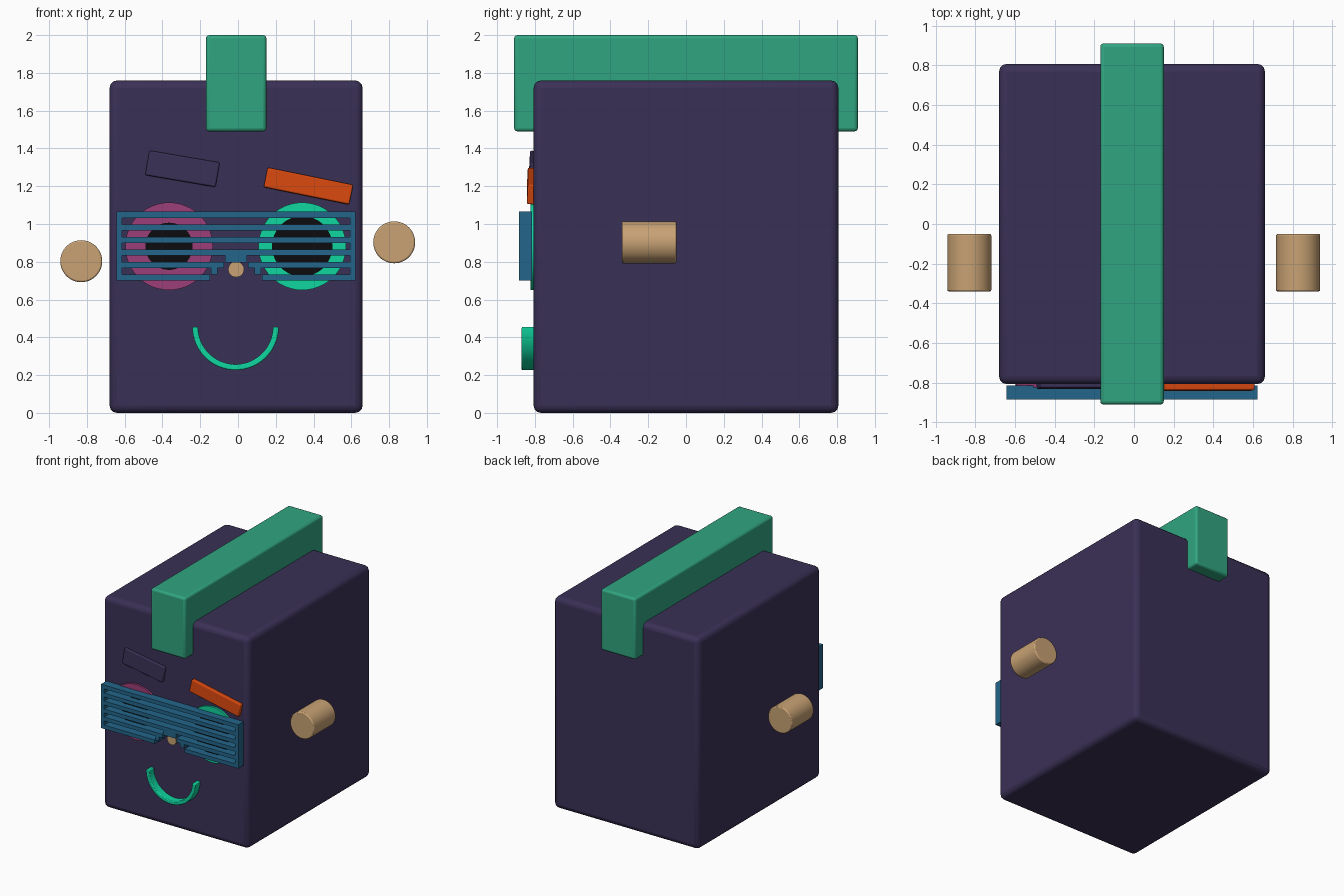
import bpy, bmesh, math
from mathutils import Matrix, Vector

if "Cube" in bpy.data.objects:
    bpy.data.objects.remove(bpy.data.objects["Cube"])


def colour(name, hexcode):
    rgb = [int(hexcode[i:i + 2], 16) / 255 for i in (0, 2, 4)]
    lin = [c / 12.92 if c <= 0.04045 else ((c + 0.055) / 1.055) ** 2.4 for c in rgb]
    m = bpy.data.materials.new(name)
    m.diffuse_color = (*lin, 1)
    m.use_nodes = True
    m.node_tree.nodes["Principled BSDF"].inputs["Base Color"].default_value = m.diffuse_color
    return m


PURPLE = colour("dark purple", "3a3056")
GREEN = colour("sea green", "30a580")
BLUE = colour("steel blue", "23668a")
TAN = colour("tan", "c8a274")
ORANGE = colour("orange", "d8480e")
PINK = colour("plum pink", "9c3e78")
MINT = colour("mint", "0fd6a0")
BLACK = colour("black", "0c0c0e")


def finish(name, bm, mat, bevel=0, segments=3):
    bmesh.ops.recalc_face_normals(bm, faces=bm.faces)
    mesh = bpy.data.meshes.new(name)
    bm.to_mesh(mesh)
    bm.free()
    mesh.materials.append(mat)
    ob = bpy.data.objects.new(name, mesh)
    bpy.context.collection.objects.link(ob)
    bpy.context.view_layer.objects.active = ob
    ob.select_set(True)
    if bevel:
        mod = ob.modifiers.new("bevel", 'BEVEL')
        mod.width, mod.segments = bevel, segments
        mod.limit_method = 'ANGLE'
    bpy.ops.object.shade_smooth_by_angle(angle=math.radians(35))
    ob.select_set(False)
    return ob


def add_box(bm, x0, x1, y0, y1, z0, z1):
    mat = Matrix.Translation(((x0 + x1) / 2, (y0 + y1) / 2, (z0 + z1) / 2))
    mat @= Matrix.Diagonal((x1 - x0, y1 - y0, z1 - z0, 1))
    bmesh.ops.create_cube(bm, size=1, matrix=mat)


def box(name, mat, dims, bevel):
    bm = bmesh.new()
    add_box(bm, *dims)
    return finish(name, bm, mat, bevel)


def drum(name, mat, x, z, radius, y0, y1, bevel=0):
    """Cylinder lying along y."""
    bm = bmesh.new()
    bmesh.ops.create_cone(
        bm, cap_ends=True, segments=48, radius1=radius, radius2=radius, depth=y1 - y0,
        matrix=Matrix.Translation((x, (y0 + y1) / 2, z)) @ Matrix.Rotation(math.pi / 2, 4, 'X'))
    return finish(name, bm, mat, bevel, 2)


# Head block and the crest over it
box("head", PURPLE, (-0.68, 0.66, -0.807, 0.807, 0, 1.76), 0.04)
box("crest", GREEN, (-0.17, 0.15, -0.91, 0.91, 1.49, 2.0), 0.018)

# Ears and nose
drum("left_ear", TAN, -0.83, 0.803, 0.111, -0.34, -0.05, 0.008)
drum("right_ear", TAN, 0.827, 0.903, 0.111, -0.34, -0.05, 0.008)
drum("nose", TAN, -0.01, 0.76, 0.042, -0.86, -0.79)

# Eyes: coloured disc with a thin pupil plate
for side, x, mat, pupil in (("left", -0.365, PINK, 0.125), ("right", 0.34, MINT, 0.16)):
    drum(side + "_eye", mat, x, 0.882, 0.232, -0.824, -0.79)
    drum(side + "_pupil", BLACK, x, 0.882, pupil, -0.831, -0.822)

# Eyebrows, both sloping down to the right
for name, mat, x, z, length, height, angle, front in (
        ("left_eyebrow", PURPLE, -0.294, 1.293, 0.378, 0.132, 9.7, -0.829),
        ("right_eyebrow", ORANGE, 0.373, 1.202, 0.462, 0.106, 11.5, -0.84)):
    brow = box(name, mat, (-length / 2, length / 2, 0, 0.06, -height / 2, height / 2), 0.008)
    brow.location = (x, front, z)
    brow.rotation_euler = (math.radians(-3), math.radians(angle), 0)

# Shutter glasses: side posts, slats and a stepped nose bridge
bm = bmesh.new()
Y = (-0.885, -0.815)
L, R, W = -0.643, 0.622, 0.03
add_box(bm, L, L + W, *Y, 0.70, 1.065)
add_box(bm, R - W, R, *Y, 0.70, 1.065)
for i in range(6):
    z = 0.70 + i * 0.0666
    gaps = {0: (-0.148, 0.127), 1: (-0.075, 0.052)}
    spans = [(L + W, R - W)]
    if i in gaps:
        spans = [(L + W, gaps[i][0]), (gaps[i][1], R - W)]
    for x0, x1 in spans:
        add_box(bm, x0, x1, *Y, z, z + 0.032)
add_box(bm, -0.07, 0.048, *Y, 0.795, 0.835)
add_box(bm, -0.142, -0.108, *Y, 0.733, 0.767)
add_box(bm, 0.087, 0.121, *Y, 0.733, 0.767)
finish("shutter_glasses", bm, BLUE)

# Smile: half ring swept as a rectangular section
bm = bmesh.new()
N = 40
rings = []
for i in range(N + 1):
    a = math.pi + math.pi * i / N
    rings.append([bm.verts.new((-0.013 + r * math.cos(a), y, 0.455 + r * math.sin(a)))
                  for r, y in ((0.229, -0.87), (0.198, -0.87), (0.198, -0.79), (0.229, -0.79))])
for a, b in zip(rings, rings[1:]):
    for k in range(4):
        bm.faces.new((a[k], a[(k + 1) % 4], b[(k + 1) % 4], b[k]))
bm.faces.new(rings[0])
bm.faces.new(rings[-1])
finish("smile", bm, MINT, 0.006, 2)
